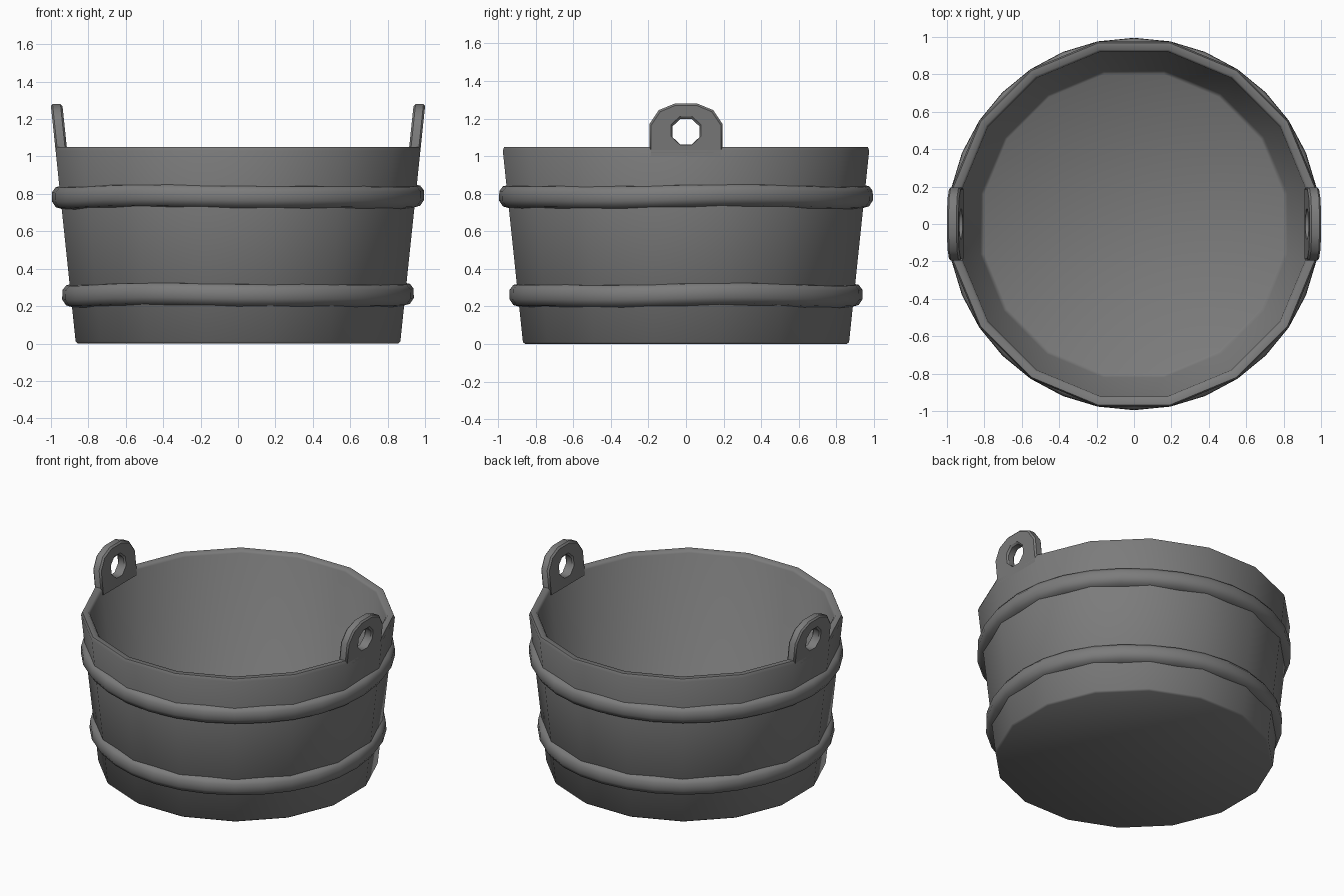
import bpy, bmesh, math

if "Cube" in bpy.data.objects:
    bpy.data.objects.remove(bpy.data.objects["Cube"], do_unlink=True)

SIDES = 16
HALF = math.pi / SIDES

grey = bpy.data.materials.new("dark grey")
grey.use_nodes = True
grey.diffuse_color = (0.2, 0.2, 0.2, 1)
grey.node_tree.nodes["Principled BSDF"].inputs["Base Color"].default_value = (0.2, 0.2, 0.2, 1)


def wall(z):
    """Distance from the axis to the middle of an outer wall face."""
    return 0.867 + 0.105 * z


def finish(bm, name, angle):
    bmesh.ops.recalc_face_normals(bm, faces=bm.faces)
    mesh = bpy.data.meshes.new(name)
    bm.to_mesh(mesh)
    bm.free()
    mesh.materials.append(grey)
    ob = bpy.data.objects.new(name, mesh)
    bpy.context.collection.objects.link(ob)
    bpy.ops.object.select_all(action="DESELECT")
    ob.select_set(True)
    bpy.context.view_layer.objects.active = ob
    bpy.ops.object.shade_smooth_by_angle(angle=math.radians(angle))
    return ob


def lathe(name, profile, closed, sides, wobble=0.0):
    """Sweep (corner radius, height) points round the axis; cap the ends if open."""
    bm = bmesh.new()
    rings = []
    for r, z in profile:
        ring = []
        for i in range(sides):
            a = HALF + math.tau * i / sides
            lift = wobble * (math.sin(3 * a + 1) + 0.6 * math.sin(5 * a))
            ring.append(bm.verts.new((r * math.cos(a), r * math.sin(a), z + lift)))
        rings.append(ring)
    pairs = list(zip(rings, rings[1:]))
    if closed:
        pairs.append((rings[-1], rings[0]))
    else:
        bm.faces.new(rings[0])
        bm.faces.new(rings[-1])
    for low, high in pairs:
        for i in range(sides):
            j = (i + 1) % sides
            bm.faces.new((low[i], low[j], high[j], high[i]))
    return finish(bm, name, 60)


# Tub: underside, outer wall, rounded rim, inner wall and floor
tub = [
    (0.855, 0), (wall(0.01), 0.01),
    (wall(1.03), 1.03), (wall(1.05) - 0.01, 1.05),
    (0.932, 1.05), (0.92, 1.035),
    (0.82, 0.045), (0.8, 0.03)]
lathe("tub", [(d / math.cos(HALF), z) for d, z in tub], False, SIDES)

# Two hoops, rounder than the tub so they lie close to its corners
for name, z in (("lower_hoop", 0.26), ("upper_hoop", 0.785)):
    lathe(name, [
        (wall(z) - 0.01, z - 0.062), (wall(z) + 0.025, z - 0.052),
        (wall(z) + 0.046, z - 0.02), (wall(z) + 0.044, z + 0.03),
        (wall(z) + 0.025, z + 0.055), (wall(z) - 0.01, z + 0.062)],
        True, SIDES * 2, 0.005)

# Ear outline (right half), mirrored into a full loop round an eight-sided hole
half = [(0.195, 1.0), (0.195, 1.17), (0.145, 1.245), (0.06, 1.28)]
outline = half + [(-y, z) for y, z in reversed(half)]
hole = []
for i in range(len(outline)):
    a = math.radians(45 * i - 67.5)
    hole.append((0.078 * math.cos(a), 1.13 + 0.074 * math.sin(a)))


def ear(name, side):
    bm = bmesh.new()

    def loop(points, inset):
        return [bm.verts.new((side * (wall(z) - inset), y, z)) for y, z in points]

    def bridge(a, b):
        for i in range(len(a)):
            j = (i + 1) % len(a)
            bm.faces.new((a[i], a[j], b[j], b[i]))

    loops = [loop(outline, 0), loop(hole, 0), loop(hole, 0.062), loop(outline, 0.062)]
    for i in range(4):
        bridge(loops[i], loops[(i + 1) % 4])
    ob = finish(bm, name, 60)
    bevel = ob.modifiers.new("soft_edges", "BEVEL")
    bevel.width = 0.01
    bevel.segments = 1
    bevel.limit_method = "ANGLE"
    bevel.angle_limit = math.radians(60)


ear("left_ear", 1)
ear("right_ear", -1)
